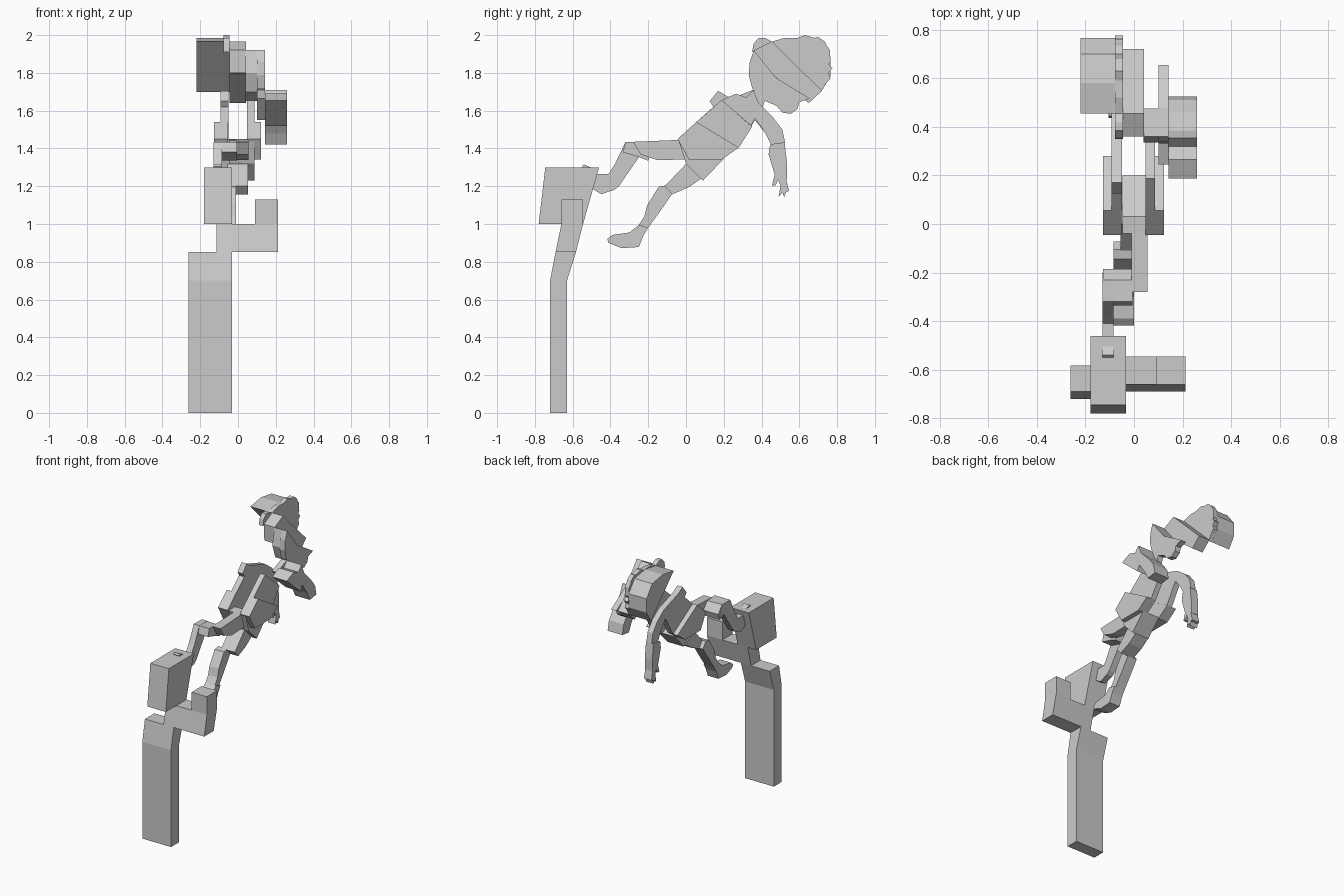
import bpy, bmesh


def prism(name, x0, x1, pts):
    """Extrude a side profile of (y, z) points from x0 to x1."""
    bm = bmesh.new()
    face = bm.faces.new([bm.verts.new((x0, y, z)) for y, z in pts])
    ext = bmesh.ops.extrude_face_region(bm, geom=[face])
    moved = [g for g in ext["geom"] if isinstance(g, bmesh.types.BMVert)]
    bmesh.ops.translate(bm, vec=(x1 - x0, 0, 0), verts=moved)
    bmesh.ops.recalc_face_normals(bm, faces=bm.faces)
    me = bpy.data.meshes.new(name)
    bm.to_mesh(me)
    bm.free()
    ob = bpy.data.objects.new(name, me)
    bpy.context.collection.objects.link(ob)
    return ob


# Support stand
prism("post", -0.262, -0.032,
      [(-0.72, 0), (-0.63, 0), (-0.63, 0.70), (-0.582, 0.853), (-0.69, 0.853), (-0.72, 0.70)])
prism("bracket_arm", -0.113, 0.213,
      [(-0.69, 0.853), (-0.582, 0.853), (-0.545, 1.0), (-0.66, 1.0)])
prism("bracket_tab", 0.09, 0.213,
      [(-0.66, 1.0), (-0.545, 1.0), (-0.545, 1.13), (-0.66, 1.13)])
prism("block", -0.18, -0.032,
      [(-0.78, 1.0), (-0.545, 1.0), (-0.46, 1.30), (-0.745, 1.30)])

# Bent leg with its foot sunk into the block
prism("bent_foot", -0.13, -0.085,
      [(-0.55, 1.305), (-0.54, 1.315), (-0.505, 1.30), (-0.475, 1.265), (-0.41, 1.265),
       (-0.355, 1.20), (-0.38, 1.18), (-0.45, 1.158), (-0.50, 1.19)])
prism("bent_shin", -0.13, -0.085,
      [(-0.41, 1.265), (-0.375, 1.32), (-0.32, 1.435), (-0.23, 1.435), (-0.20, 1.35),
       (-0.245, 1.36), (-0.30, 1.28), (-0.355, 1.20)])
prism("bent_knee", -0.128, -0.006,
      [(-0.32, 1.435), (-0.23, 1.432), (-0.185, 1.38), (-0.20, 1.335), (-0.25, 1.355), (-0.335, 1.38)])
prism("bent_thigh", -0.01, 0.055,
      [(-0.28, 1.435), (-0.04, 1.445), (0.03, 1.44), (0.0, 1.342), (-0.15, 1.338), (-0.24, 1.368)])

# Trailing leg
prism("trailing_thigh", -0.055, 0.053,
      [(0.0, 1.318), (-0.065, 1.25), (-0.113, 1.20), (-0.073, 1.157), (0.012, 1.193), (0.08, 1.24)])
prism("trailing_shin", -0.085, -0.01,
      [(-0.105, 1.205), (-0.145, 1.197), (-0.205, 1.10), (-0.22, 1.04), (-0.25, 0.995),
       (-0.20, 0.98), (-0.135, 1.07), (-0.073, 1.16)])
prism("trailing_foot", -0.085, 0.0,
      [(-0.25, 0.995), (-0.30, 0.955), (-0.39, 0.942), (-0.417, 0.92), (-0.41, 0.90),
       (-0.34, 0.872), (-0.25, 0.878), (-0.225, 0.94), (-0.20, 0.98)])

# Torso layers
hip_side = [(-0.045, 1.45), (0.055, 1.54), (0.28, 1.405), (0.19, 1.342), (0.015, 1.342)]
for side, x0, x1 in (("left", -0.128, -0.052), ("right", 0.047, 0.123)):
    prism(side + "_waist", x0, x1, hip_side)
prism("pelvis", -0.047, 0.087,
      [(0.03, 1.45), (0.2, 1.345), (0.09, 1.23), (0.0, 1.32), (-0.04, 1.445)])
prism("chest", 0.047, 0.087,
      [(0.055, 1.54), (0.187, 1.655), (0.35, 1.515), (0.28, 1.405)])

# Right shoulder with upper arm
prism("right_upper_arm", 0.142, 0.26,
      [(0.187, 1.655), (0.265, 1.69), (0.32, 1.67), (0.355, 1.71), (0.385, 1.64), (0.46, 1.565),
       (0.51, 1.50), (0.525, 1.43), (0.45, 1.42), (0.42, 1.48), (0.365, 1.56), (0.345, 1.52)])
prism("neck", 0.10, 0.142,
      [(0.245, 1.665), (0.355, 1.71), (0.42, 1.66), (0.40, 1.60), (0.345, 1.55)])

# Left arm and hand
prism("left_upper_arm", -0.092, -0.05,
      [(0.055, 1.54), (0.145, 1.62), (0.125, 1.65), (0.17, 1.705), (0.22, 1.675), (0.385, 1.62),
       (0.46, 1.565), (0.51, 1.50), (0.525, 1.43), (0.45, 1.42), (0.42, 1.48), (0.365, 1.55), (0.28, 1.405)])
prism("left_forearm", -0.105, -0.045,
      [(0.445, 1.42), (0.522, 1.43), (0.535, 1.32), (0.535, 1.235), (0.47, 1.26), (0.437, 1.37)])
prism("left_hand", -0.105, -0.045,
      [(0.47, 1.26), (0.455, 1.205), (0.475, 1.205), (0.488, 1.235), (0.50, 1.20), (0.49, 1.145),
       (0.512, 1.165), (0.52, 1.142), (0.53, 1.17), (0.545, 1.175), (0.53, 1.24)])

# Head layers
prism("hair_block", -0.22, -0.075,
      [(0.455, 1.965), (0.58, 1.985), (0.70, 1.965), (0.765, 1.88), (0.765, 1.78), (0.715, 1.70)])
prism("hair_curls", -0.078, -0.045,
      [(0.35, 1.91), (0.358, 1.955), (0.385, 1.985), (0.42, 1.985), (0.455, 1.965), (0.52, 1.985),
       (0.59, 1.985), (0.63, 2.0), (0.68, 1.985), (0.70, 1.99), (0.735, 1.965), (0.745, 1.945),
       (0.762, 1.92), (0.765, 1.86), (0.755, 1.845), (0.775, 1.825), (0.755, 1.80), (0.765, 1.77),
       (0.745, 1.75), (0.715, 1.70), (0.455, 1.955)])
prism("brow", -0.045, 0.042,
      [(0.36, 1.92), (0.455, 1.967), (0.72, 1.705), (0.65, 1.64), (0.46, 1.79), (0.365, 1.80)])
prism("cheek", 0.04, 0.105,
      [(0.36, 1.92), (0.475, 1.775), (0.465, 1.65), (0.37, 1.70), (0.335, 1.80)])
prism("jaw", 0.10, 0.142,
      [(0.36, 1.92), (0.475, 1.775), (0.655, 1.665), (0.60, 1.645), (0.59, 1.61), (0.555, 1.583),
       (0.51, 1.59), (0.48, 1.625), (0.40, 1.66), (0.35, 1.72), (0.332, 1.79), (0.338, 1.86)])
